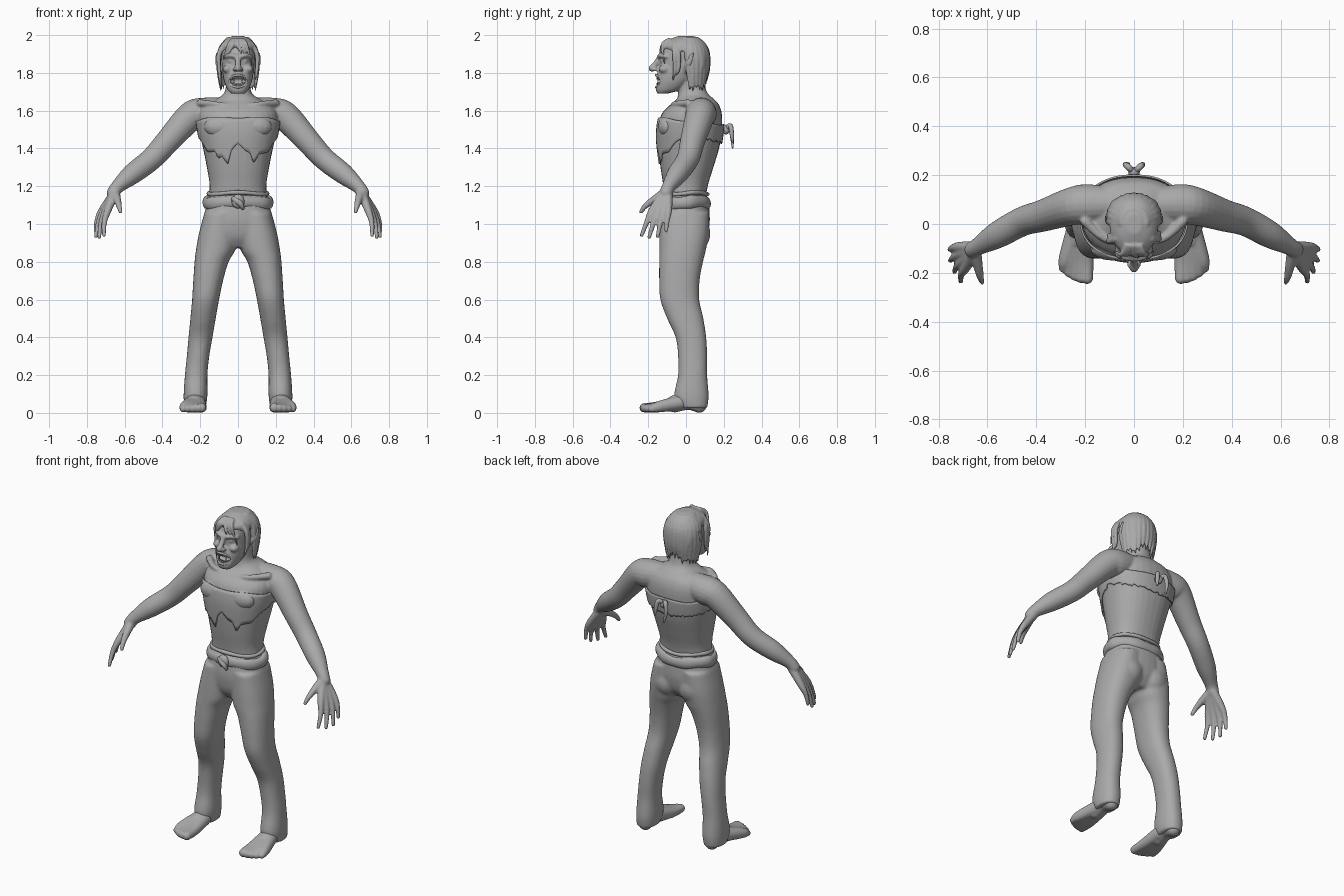
import bpy, bmesh, math, random
from mathutils import Vector

random.seed(4)
cube = bpy.data.objects.get("Cube")
if cube:
    bpy.data.objects.remove(cube, do_unlink=True)

grey = bpy.data.materials.new("plain grey")
grey.use_nodes = True
grey.diffuse_color = (0.4, 0.4, 0.4, 1)
grey.node_tree.nodes["Principled BSDF"].inputs["Base Color"].default_value = (0.4, 0.4, 0.4, 1)


def spline(rows, k=5):
    """Catmull-Rom interpolation through rows of numbers."""
    p = [rows[0]] + list(rows) + [rows[-1]]
    out = []
    for a, b, c, d in zip(p, p[1:], p[2:], p[3:]):
        for i in range(k):
            t = i / k
            out.append([(2 * B + (C - A) * t + (2 * A - 5 * B + 4 * C - D) * t * t
                         + (3 * B - A - 3 * C + D) * t ** 3) / 2
                        for A, B, C, D in zip(a, b, c, d)])
    return out + [list(rows[-1])]


def skin(bm, rings, closed=False):
    """Bridge rings of points; cap the ends unless closed."""
    vs = [[bm.verts.new(p) for p in r] for r in rings]
    n = len(vs[0])
    pairs = list(zip(vs, vs[1:])) + ([(vs[-1], vs[0])] if closed else [])
    for a, b in pairs:
        for i in range(n):
            bm.faces.new((a[i], a[(i + 1) % n], b[(i + 1) % n], b[i]))
    if not closed:
        bm.faces.new(vs[0])
        bm.faces.new(vs[-1])


def around(row, t, e=0.88, grow=0):
    """Point at angle t on a rounded section (z, x0, x1, y0, y1)."""
    z, x0, x1, y0, y1 = row
    c, s = math.cos(t), math.sin(t)
    c, s = math.copysign(abs(c) ** e, c), math.copysign(abs(s) ** e, s)
    return Vector(((x0 + x1) / 2 + c * ((x1 - x0) / 2 + grow),
                   (y0 + y1) / 2 + s * ((y1 - y0) / 2 + grow), z))


def stack(bm, rows, side=1, n=32):
    """Upright form made of horizontal sections."""
    rings = [[around(r, math.tau * i / n) for i in range(n)] for r in spline(rows)]
    skin(bm, [[(side * p.x, p.y, p.z) for p in r] for r in rings])


def both(rows):
    return [(z, -w, w, a, b) for z, w, a, b in rows]


def blob(bm, loc, radii):
    vs = bmesh.ops.create_uvsphere(bm, u_segments=16, v_segments=10, radius=1)["verts"]
    for v in vs:
        v.co = Vector(loc) + Vector([c * r for c, r in zip(v.co, radii)])


def limb(bm, rows, side=1, n=12):
    """Round tapering form along rows of (x, y, z, radius)."""
    rows = [(side * r[0],) + tuple(r[1:]) for r in rows]
    pts = spline(rows)
    cen = [Vector(p[:3]) for p in pts]
    u = Vector((0.31, 0.77, 0.55))
    rings = []
    for i, c in enumerate(cen):
        t = (cen[min(i + 1, len(cen) - 1)] - cen[max(i - 1, 0)]).normalized()
        u = (u - t * u.dot(t)).normalized()
        w, r = t.cross(u), pts[i][3]
        rings.append([c + r * (u * math.cos(a) + w * math.sin(a))
                      for a in (math.tau * j / n for j in range(n))])
    skin(bm, rings)
    for r in (rows[0], rows[-1]):
        blob(bm, r[:3], [r[3]] * 3)


def finish(name, bm, voxel=0, thick=0, iterations=3):
    """Make the object, optionally fusing its parts into one skin."""
    bmesh.ops.recalc_face_normals(bm, faces=bm.faces)
    me = bpy.data.meshes.new(name)
    bm.to_mesh(me)
    bm.free()
    me.materials.append(grey)
    ob = bpy.data.objects.new(name, me)
    bpy.context.collection.objects.link(ob)
    if voxel:
        m = ob.modifiers.new("fuse", "REMESH")
        m.mode, m.voxel_size = "VOXEL", voxel
        m = ob.modifiers.new("soften", "SMOOTH")
        m.factor, m.iterations = 0.5, iterations
    if thick:
        m = ob.modifiers.new("cloth", "SOLIDIFY")
        m.thickness, m.offset = thick, 0
    bpy.context.view_layer.update()
    dg = bpy.context.evaluated_depsgraph_get()
    ob.data = bpy.data.meshes.new_from_object(ob.evaluated_get(dg))
    ob.modifiers.clear()
    for p in ob.data.polygons:
        p.use_smooth = True
        p.material_index = 0
    if not ob.data.materials:
        ob.data.materials.append(grey)
    return ob


# Body: torso, head, arms, hands and feet fused together
torso = both([(1.1, .16, -.11, .1), (1.2, .15, -.12, .115), (1.3, .165, -.135, .145),
              (1.4, .185, -.145, .175), (1.5, .207, -.147, .19), (1.58, .21, -.13, .19),
              (1.63, .18, -.085, .175), (1.66, .12, -.05, .15), (1.7, .07, -.04, .11),
              (1.8, .062, -.03, .09)])
head = both([(1.69, .035, -.15, -.1), (1.71, .055, -.16, -.03), (1.75, .072, -.158, .02),
             (1.79, .08, -.155, .06), (1.83, .085, -.14, .09), (1.87, .088, -.138, .1),
             (1.92, .088, -.128, .1), (1.96, .072, -.1, .085), (1.985, .03, -.04, .04)])
bm = bmesh.new()
stack(bm, torso)
stack(bm, head)
limb(bm, [(0, -.138, 1.885, .014), (0, -.16, 1.85, .015), (0, -.18, 1.825, .019)])
for s in (1, -1):
    # brow, cheekbone, nostril and pointed ear
    limb(bm, [(.01, -.142, 1.885, .012), (.04, -.135, 1.893, .012), (.07, -.105, 1.885, .01)], s)
    blob(bm, (s * .055, -.115, 1.82), (.026, .03, .022))
    blob(bm, (s * .017, -.165, 1.818), (.012, .015, .011))
    blob(bm, (s * .036, -.124, 1.863), (.017, .012, .01))
    limb(bm, [(.08, 0, 1.81, .012), (.1, .015, 1.85, .02), (.112, .035, 1.905, .006)], s)
    # collarbone and pectoral
    limb(bm, [(.03, -.068, 1.62, .014), (.12, -.06, 1.635, .015), (.2, .01, 1.64, .02)], s)
    blob(bm, (s * .09, -.1, 1.515), (.09, .05, .06))
    # shoulder to wrist
    limb(bm, [(.08, .08, 1.6, .07), (.19, .08, 1.585, .083), (.255, .072, 1.565, .078),
              (.37, .035, 1.44, .066), (.457, .01, 1.345, .06), (.559, -.045, 1.265, .055),
              (.635, -.09, 1.2, .037), (.66, -.105, 1.165, .035)], s, 20)
    # fingers fan out from the wrist, then the thumb
    tips = [(.71, -.235, .94), (.735, -.195, .93), (.752, -.15, .935), (.755, -.105, .965)]
    for i, tip in enumerate(tips):
        f = i / 3
        knuckle = Vector((.688 + .03 * f, -.178 + .085 * f, 1.075))
        mid = knuckle.lerp(Vector(tip), .5) + Vector((.008, 0, .004))
        limb(bm, [(.655, -.115 + .02 * f, 1.16, .026), (*knuckle, .02),
                  (*mid, .0145), (*tip, .0105)], s)
    limb(bm, [(.65, -.12, 1.16, .026), (.638, -.175, 1.125, .02), (.63, -.215, 1.095, .015),
              (.622, -.238, 1.065, .011)], s)
    # heel, instep and toes
    limb(bm, [(.225, .07, .04, .04), (.225, .01, .065, .05), (.23, -.06, .048, .046)], s)
    for i in range(5):
        f = i / 4
        r = .025 - .007 * f
        limb(bm, [(.21 + .03 * f, -.03, .055, .04), (.195 + .085 * f, -.145, .032, .03),
                  (.192 + .098 * f, -.222 + .04 * f * f, r + .002, r)], s)
body = finish("body", bm, .0065)
# open mouth pressed into the face
for v in body.data.vertices:
    d = (v.co.x / .046) ** 2 + ((v.co.z - 1.756) / .031) ** 2
    if d < 1 and v.co.y < -.09:
        v.co.y += .05 * (1 - d) ** .4

# Teeth
bm = bmesh.new()
for i in range(7):
    x = (i - 3) * .011
    for z, way in ((1.778 - 4 * x * x, -1), (1.734 + 4 * x * x, 1)):
        limb(bm, [(x, -.15 + 8 * x * x, z, .006),
                  (x, -.153 + 8 * x * x, z + way * (.018 if i in (1, 5) else .011), .0025)], n=8)
finish("teeth", bm)

# Lips
bm = bmesh.new()
rings = []
for i in range(32):
    a = math.tau * i / 32
    c = Vector((.047 * math.cos(a), -.158 + .028 * math.cos(a) ** 2, 1.756 + .032 * math.sin(a)))
    out = Vector((math.cos(a), 0, math.sin(a)))
    rings.append([c + .007 * (out * math.cos(b) + Vector((0, -1, 0)) * math.sin(b))
                  for b in (math.tau * j / 8 for j in range(8))])
skin(bm, rings, True)
finish("lips", bm)

# Hair: crown, back mass and hanging locks
bm = bmesh.new()
stack(bm, both([(1.915, .1, -.11, .115), (1.945, .095, -.122, .11),
                (1.975, .07, -.09, .085), (1.995, .03, -.04, .04)]))
stack(bm, both([(1.78, .08, .03, .1), (1.84, .098, .03, .116), (1.9, .102, -.02, .118),
                (1.95, .08, -.02, .1)]))
for i in range(15):
    a = math.radians(-8 + 196 * i / 14)
    c, s = math.cos(a), math.sin(a)
    low = 1.72 + random.uniform(-.02, .03)
    limb(bm, [(.05 * c, .01 + .05 * s, 1.975, .016), (.09 * c, .02 + .085 * s, 1.92, .018),
              (.1 * c, .025 + .088 * s, 1.83, .016), (.092 * c, .03 + .075 * s, low, .004)])
for x, side_y, low in ((-.1, -.07, 1.71), (-.098, -.05, 1.74), (.1, -.06, 1.76), (.098, -.04, 1.79)):
    limb(bm, [(x * .7, -.06, 1.95, .016), (x, side_y, 1.9, .013), (x, side_y, 1.82, .01),
              (x * .9, side_y - .01, low, .004)])
for x, tip, low in ((-.03, -.055, 1.89), (.0, .02, 1.9), (.025, .045, 1.87),
                    (.045, .075, 1.84), (-.05, -.08, 1.87)):
    limb(bm, [(x * .6, -.09, 1.975, .011), (x, -.125, 1.945, .01),
              (tip, -.15 + abs(tip) * .5, low, .004)])
finish("hair", bm, .006, iterations=1)

# Trousers
bm = bmesh.new()
stack(bm, both([(.875, .09, -.09, .07), (.93, .19, -.125, .11), (1., .19, -.138, .125),
                (1.06, .175, -.138, .125), (1.15, .16, -.125, .118)]))
leg = [(.025, .172, .283, -.03, .112), (.09, .162, .288, -.062, .12), (.2, .162, .281, -.042, .112),
       (.3, .152, .271, -.042, .112), (.4, .135, .262, -.055, .107), (.5, .118, .252, -.1, .092),
       (.6, .1, .243, -.136, .07), (.7, .079, .237, -.142, .072), (.8, .05, .23, -.142, .09),
       (.86, .016, .223, -.142, .105), (.95, 0, .207, -.14, .12), (1.06, 0, .178, -.135, .122)]
for s in (1, -1):
    stack(bm, leg, s)
    blob(bm, (s * .085, .055, .95), (.085, .075, .09))
finish("trousers", bm, .01)

# Rolled cloth belt with a knot
bm = bmesh.new()
for z, rx, ry, wide, tall in ((1.162, .155, .118, .011, .011), (1.113, .166, .116, .022, .034)):
    rings = []
    for i in range(64):
        a = math.tau * i / 64
        k = 1 + .08 * math.sin(7 * a)
        rings.append([((rx + wide * k * math.cos(b)) * math.cos(a),
                       (ry + wide * k * math.cos(b)) * math.sin(a) - .004,
                       z + tall * k * math.sin(b) + .005 * math.sin(3 * a))
                      for b in (math.tau * j / 12 for j in range(12))])
    skin(bm, rings, True)
blob(bm, (0, -.14, 1.12), (.034, .022, .038))
limb(bm, [(-.02, -.145, 1.13, .016), (.01, -.155, 1.11, .016), (.025, -.15, 1.085, .01)])
finish("belt", bm)

# Torn chest wrap following the torso
hem = [(-.21, 1.47), (-.19, 1.44), (-.165, 1.38), (-.12, 1.385), (-.105, 1.345), (-.085, 1.36),
       (-.05, 1.315), (-.03, 1.39), (0, 1.425), (.03, 1.39), (.06, 1.375), (.085, 1.32),
       (.11, 1.37), (.16, 1.38), (.19, 1.44), (.21, 1.47)]
fine = spline(torso, 12)


def low_edge(x):
    for (a, za), (b, zb) in zip(hem, hem[1:]):
        if a <= x <= b:
            return za + (zb - za) * (x - a) / (b - a)
    return hem[0][1]


bm = bmesh.new()
count, rows = 120, 9
columns = []
for i in range(count):
    a = math.tau * i / count
    top = 1.545 - .02 * math.sin(a) + .004 * math.sin(5 * a)
    if math.sin(a) < 0:
        low = low_edge(.2 * math.cos(a))
    else:
        low = 1.47 - .04 * math.sin(a) + random.uniform(-.008, .008)
    col = []
    for j in range(rows):
        z = low + (top - low) * j / (rows - 1)
        row = min(fine, key=lambda r: abs(r[0] - z))
        p = around([z] + list(row[1:]), a, grow=.007)
        col.append(bm.verts.new(p))
    columns.append(col)
for a, b in zip(columns, columns[1:] + columns[:1]):
    for j in range(rows - 1):
        bm.faces.new((a[j], b[j], b[j + 1], a[j + 1]))
finish("chest_wrap", bm, thick=.008)

# Knot and loose ends at the back of the wrap
bm = bmesh.new()
blob(bm, (0, .212, 1.5), (.024, .022, .026))
for s in (1, -1):
    limb(bm, [(.005, .215, 1.505, .012), (.025, .235, 1.52, .013), (.035, .243, 1.47, .011),
              (.03 + .008 * s, .247, 1.42 + .015 * s, .005)], s)
finish("back_knot", bm)
